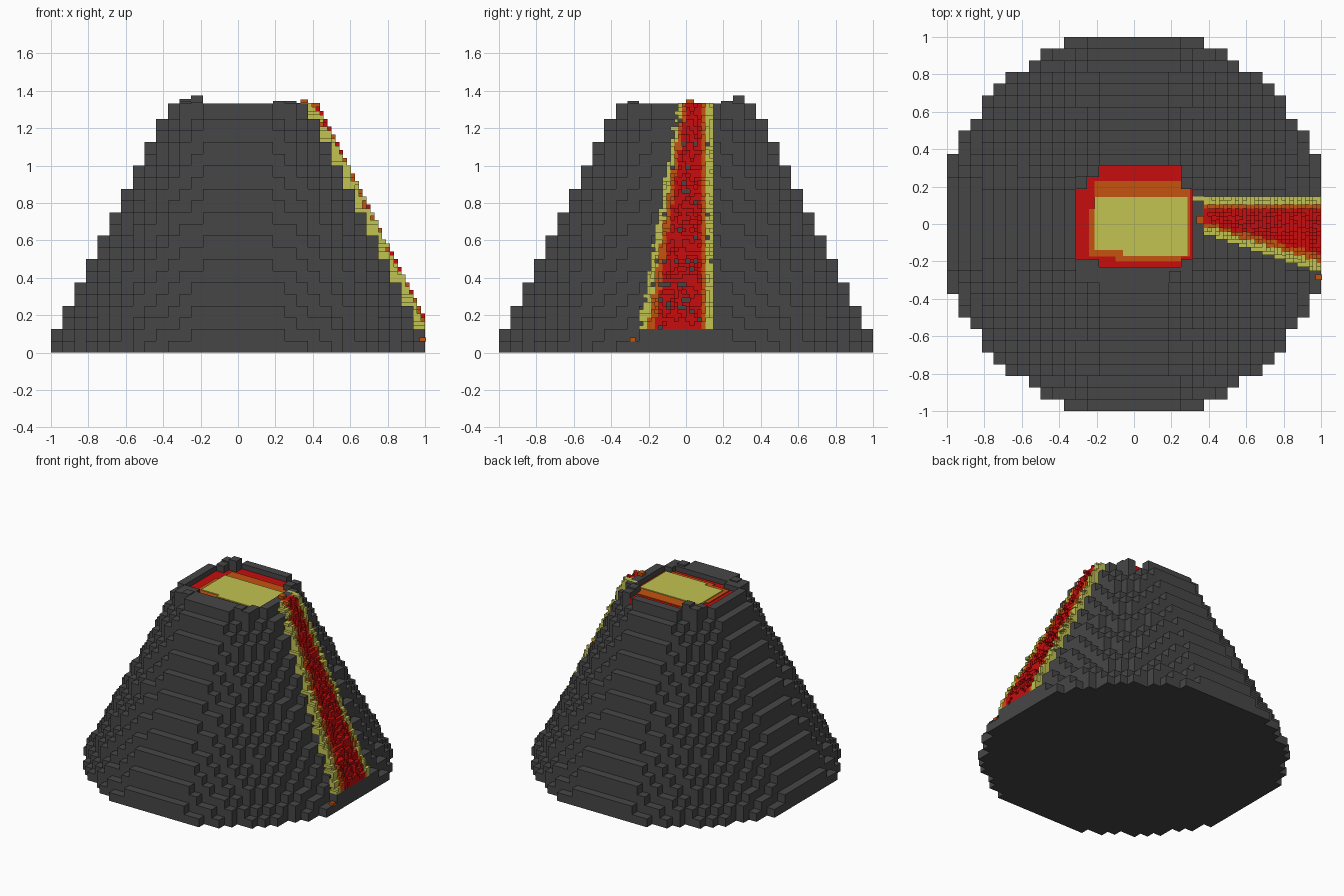
import bpy
import bmesh
import math
import random

random.seed(4)
cube = bpy.data.objects.get("Cube")
if cube:
    bpy.data.objects.remove(cube, do_unlink=True)


def material(name, rgb):
    m = bpy.data.materials.new(name)
    m.use_nodes = True
    m.diffuse_color = (*rgb, 1)
    bsdf = next(n for n in m.node_tree.nodes if n.type == 'BSDF_PRINCIPLED')
    bsdf.inputs["Base Color"].default_value = (*rgb, 1)
    bsdf.inputs["Roughness"].default_value = 0.9
    return m


ROCK = material("dark rock", (0.062, 0.062, 0.062))
RED = material("red lava", (0.57, 0.004, 0.004))
ORANGE = material("orange lava", (0.56, 0.088, 0.005))
YELLOW = material("yellow lava", (0.54, 0.54, 0.085))


def finish(bm, name, mats):
    bmesh.ops.remove_doubles(bm, verts=bm.verts, dist=1e-5)
    mesh = bpy.data.meshes.new(name)
    bm.to_mesh(mesh)
    bm.free()
    for m in mats:
        mesh.materials.append(m)
    ob = bpy.data.objects.new(name, mesh)
    bpy.context.collection.objects.link(ob)
    return ob


def voxels(name, cells, size, mats, height=None):
    """Outer faces of a set of blocks; cells maps (i, j, k) to a material index."""
    bm = bmesh.new()
    for c, mat in cells.items():
        for axis in range(3):
            for side in (0, 1):
                n = list(c)
                n[axis] += 2 * side - 1
                if tuple(n) in cells:
                    continue
                u, v = (axis + 1) % 3, (axis + 2) % 3
                ring = [(0, 0), (1, 0), (1, 1), (0, 1)]
                if not side:
                    ring.reverse()
                pts = []
                for du, dv in ring:
                    p = list(c)
                    p[axis] += side
                    p[u] += du
                    p[v] += dv
                    pts.append(bm.verts.new([q * size for q in p]))
                bm.faces.new(pts).material_index = mat
    return finish(bm, name, mats)


def boxes(name, spans, mat):
    """Several boxes in one object, each given as x0, x1, y0, y1, z0, z1."""
    bm = bmesh.new()
    for x0, x1, y0, y1, z0, z1 in spans:
        verts = bmesh.ops.create_cube(bm, size=1)["verts"]
        for v in verts:
            v.co = (x1 if v.co.x > 0 else x0,
                    y1 if v.co.y > 0 else y0,
                    z1 if v.co.z > 0 else z0)
    return finish(bm, name, [mat])


# Mountain: round block layers shrinking by half a block each
V = 0.0625


def in_cone(i, j, k):
    return math.hypot(i + 0.5, j + 0.5) * V <= 1.03 - 0.03125 * k


mountain = {(i, j, k): 0 for k in range(20) for i in range(-16, 16)
            for j in range(-16, 16) if in_cone(i, j, k)}
voxels("mountain", mountain, V, [ROCK])

# Crater opening: row number -> block range in x
opening = {4: (-3, 3), 3: (-4, 3), -4: (-3, 3)}
opening.update({j: (-5, 4) for j in range(-3, 3)})
raised = {(-4, 4): 1.375, (-5, 4): 1.355, (3, 4): 1.36, (-5, 3): 1.345,
          (3, -5): 1.345, (-4, -5): 1.34, (4, 3): 1.345}

# Crater rim blocks and lava bed
rim, bed = [], []
for i in range(-6, 6):
    for j in range(-6, 6):
        if not in_cone(i, j, 20):
            continue
        x, y = i * V, j * V
        lo, hi = opening.get(j, (1, 0))
        if lo <= i <= hi:
            bed.append((x, x + V, y, y + V, 1.25, 1.295))
        else:
            rim.append((x, x + V, y, y + V, 1.25, raised.get((i, j), 1.333)))
rim.append((-0.1875, 0.25, -0.25, -0.23, 1.25, 1.333))
boxes("crater_rim", rim, ROCK)
boxes("crater_lava_outer", bed, RED)
boxes("crater_lava_middle", [(-0.24, 0.30, -0.175, 0.08, 1.25, 1.301),
                             (-0.21, 0.30, -0.175, 0.23, 1.25, 1.301),
                             (-0.10, 0.25, -0.20, 0.0, 1.25, 1.301)], ORANGE)
boxes("crater_lava_core", [(-0.21, 0.285, -0.14, 0.145, 1.25, 1.307),
                           (-0.06, 0.285, -0.17, 0.0, 1.25, 1.307)], YELLOW)

# Lava stream: small blocks filling the steps down the left flank
S = V / 3
stream = {}
for kz in range(6, 64):
    z = (kz + 0.5) * S
    t = (1.34 - z) / 1.21
    left, right = -0.04 - 0.21 * t, 0.145
    wobble = random.choice((-0.5, 0, 0, 0.5)) * S
    for jy in range(-14, 7):
        y = (jy + 0.5) * S
        if not left + wobble < y < right:
            continue
        if y > 0.104 or y < left + 0.022 + 0.022 * t:
            mat = 2
        elif y > 0.08 or y < left + 0.045 + 0.04 * t:
            mat = 1
        else:
            mat = 0
        if mat == 0 and random.random() < 0.07 * t:
            continue
        front = 1.0 - (z - 0.125) / 2 + random.choice((0, 0.5, 1, 1, 1.5)) * S
        edge = min(48, round(front / S))
        for ix in range(edge - 5, edge):
            if not in_cone(ix // 3, jy // 3, kz // 3):
                stream[ix, jy, kz] = mat
# Lip of the stream on the rim, and a stray drop at the foot
for ix in (16, 17):
    for jy in (0, 1):
        stream[ix, jy, 64] = 1
voxels("lava_stream", stream, S, [RED, ORANGE, YELLOW])
boxes("lava_drop", [(0.97, 1.0, -0.30, -0.27, 0.06, 0.08),
                    (0.99, 1.004, -0.30, -0.27, 0.06, 0.08)], ORANGE)
